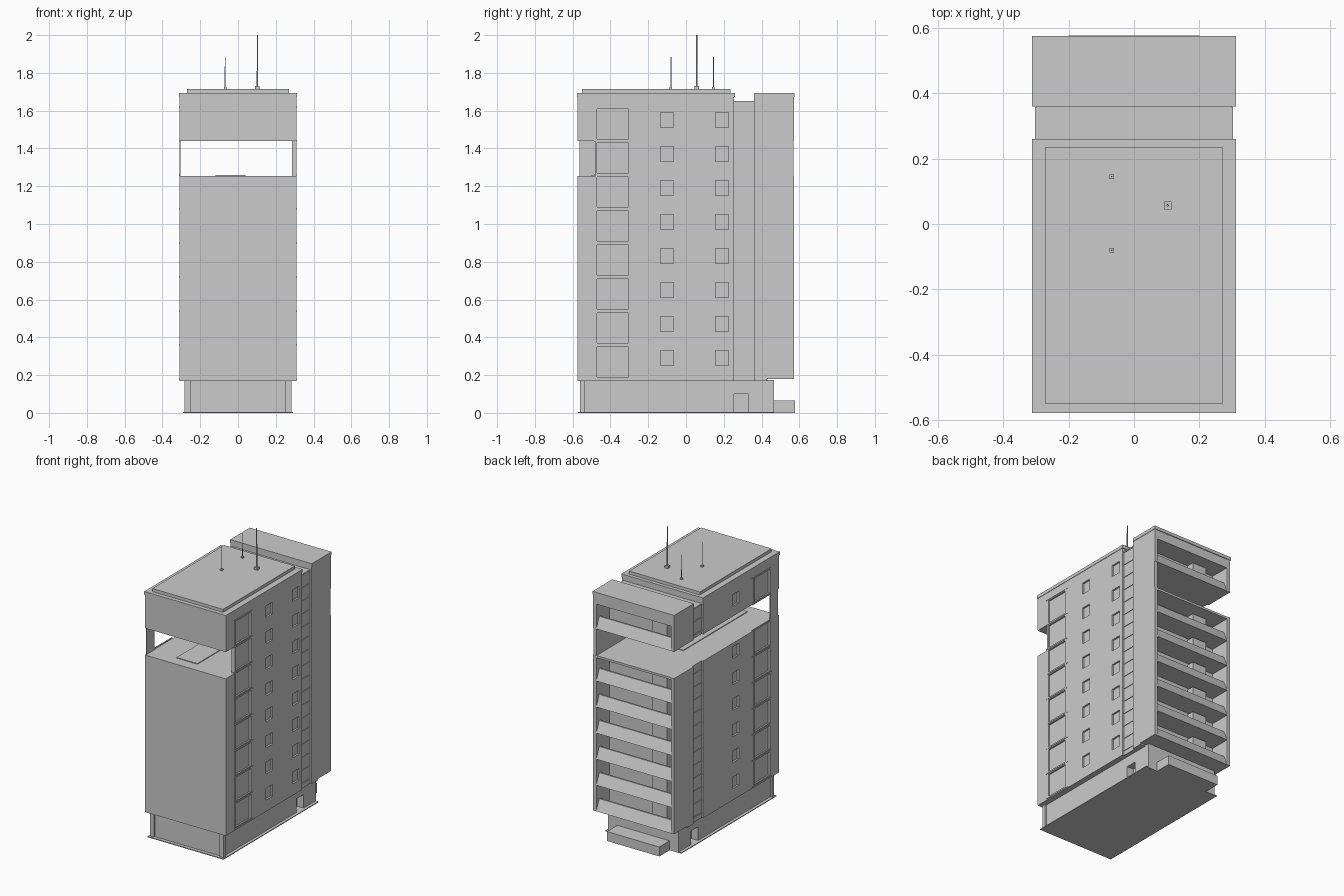
import bpy, bmesh, math
from mathutils import Matrix

if "Cube" in bpy.data.objects:
    bpy.data.objects.remove(bpy.data.objects["Cube"])

mat = bpy.data.materials.new("concrete grey")
mat.diffuse_color = (0.6, 0.6, 0.6, 1)
mat.use_nodes = True
mat.node_tree.nodes["Principled BSDF"].inputs["Base Color"].default_value = mat.diffuse_color


def finish(name, bm):
    bmesh.ops.recalc_face_normals(bm, faces=bm.faces)
    me = bpy.data.meshes.new(name)
    bm.to_mesh(me)
    bm.free()
    me.materials.append(mat)
    ob = bpy.data.objects.new(name, me)
    bpy.context.collection.objects.link(ob)
    return ob


def boxes(name, items):
    """Each item is (x0, x1, y0, y1, z0, z1)."""
    bm = bmesh.new()
    for x0, x1, y0, y1, z0, z1 in items:
        m = Matrix.Translation(((x0 + x1) / 2, (y0 + y1) / 2, (z0 + z1) / 2))
        m = m @ Matrix.Diagonal((x1 - x0, y1 - y0, z1 - z0, 1))
        bmesh.ops.create_cube(bm, size=1, matrix=m)
    return finish(name, bm)


def extrude_x(name, profiles, x0, x1):
    """Extrude closed (y, z) profiles along x."""
    bm = bmesh.new()
    for prof in profiles:
        a = [bm.verts.new((x0, y, z)) for y, z in prof]
        b = [bm.verts.new((x1, y, z)) for y, z in prof]
        bm.faces.new(a)
        bm.faces.new(b[::-1])
        for i in range(len(a)):
            j = (i + 1) % len(a)
            bm.faces.new((a[i], b[i], b[j], a[j]))
    return finish(name, bm)


def cut(ob, cutter):
    m = ob.modifiers.new("recess", 'BOOLEAN')
    m.operation = 'DIFFERENCE'
    m.solver = 'EXACT'
    m.object = cutter
    cutter.hide_render = True


def side(s, d0, d1, *rest):
    """Box spanning distances d0..d1 from the centre on side s."""
    return (min(s * d0, s * d1), max(s * d0, s * d1)) + rest


W = 0.309            # half width of the tower
PITCH = 0.18
LOW, MID, TOP = 0.17, 1.255, 1.69
GAP_TOP = 1.44
floors = [0.18 + PITCH * i for i in range(8)]      # one floor each
GAP = floors[6]                                     # the open terrace floor

# tower masses below and above the open terrace
lower = boxes("lower_tower", [(-W, W, -0.575, 0.255, LOW, MID)])
upper = boxes("upper_tower", [(-W, W, -0.575, 0.255, GAP_TOP, TOP)])
boxes("recessed_link", [(-0.298, 0.298, 0.25, 0.365, LOW, MID),
                        (-0.298, 0.298, 0.25, 0.365, GAP_TOP, 1.65)])

# terrace level: the right wall carries on, the left side is open
wall = boxes("terrace_right_wall", [(0.285, W, -0.48, 0.255, MID, GAP_TOP)])
boxes("terrace_right_wall_rear", [(0.285, 0.298, 0.255, 0.36, MID, GAP_TOP),
                                  (0.285, W, 0.36, 0.57, MID, GAP_TOP)])
boxes("terrace_left_panel", [(-W, -0.304, -0.565, -0.48, MID, GAP_TOP)])
boxes("terrace_floor_strip", [(-0.12, 0.04, -0.5, 0.2, MID, 1.26)])

# recessed window panes in both long sides
panes = []
for z in floors:
    for s in (-1, 1):
        if s < 0 and z == GAP:
            continue
        panes.append(side(s, W - 0.01, 0.35, -0.47, -0.305, z + 0.01, z + 0.17))
        for y in ((-0.1,) if s < 0 else (-0.1, 0.19)):
            panes.append(side(s, W - 0.012, 0.35, y - 0.035, y + 0.035,
                              z + 0.07, z + 0.15))
pane_cutter = boxes("window_cutter", panes)
for ob in (lower, upper, wall):
    cut(ob, pane_cutter)

# floor rails and posts of the tall window strip
rails = []
for s in (-1, 1):
    for z in floors + [1.62]:
        rails.append(side(s, W - 0.004, 0.312, -0.487, -0.28, z - 0.003, z + 0.003))
    for y in (-0.475, -0.3):
        rails.append(side(s, W - 0.004, 0.311, y - 0.004, y + 0.004, 0.18,
                          MID if s < 0 else GAP_TOP))
        rails.append(side(s, W - 0.004, 0.311, y - 0.004, y + 0.004, GAP_TOP, 1.62))
boxes("window_rails", rails)

# ribs across the recessed link
ribs = []
for s in (-1, 1):
    for i in range(17):
        z = 0.2 + 0.09 * i
        if s > 0 or not MID < z < GAP_TOP:
            ribs.append(side(s, 0.295, 0.302, 0.258, 0.357, z, z + 0.008))
boxes("link_ribs", ribs)

# rear balcony block: core, side fins and top beam
boxes("balcony_core", [(-W, W, 0.36, 0.43, LOW, MID),
                       (-W, W, 0.36, 0.43, GAP_TOP, TOP)])
fins = []
for s in (-1, 1):
    fins += [side(s, 0.285, W, 0.36, 0.572, 0.18, MID),
             side(s, 0.285, W, 0.36, 0.572, GAP_TOP, TOP)]
boxes("balcony_fins", fins)
boxes("balcony_top_beams", [(-0.285, 0.285, 0.43, 0.57, 1.61, TOP),
                            (-0.285, 0.285, 0.43, 0.57, 1.24, MID)])

# balcony slabs with leaning parapets, and a small closet on each
used = [z for z in floors if z != GAP]
extrude_x("balcony_parapets", [[(0.42, z), (0.572, z), (0.54, z + 0.075),
                                (0.528, z + 0.075), (0.55, z + 0.016),
                                (0.42, z + 0.016)] for z in used], -0.286, 0.286)
boxes("balcony_closets", [(-0.19, -0.08, 0.43, 0.48, z + 0.016, z + 0.17) for z in used])

# roof edges and raised roof slab
boxes("roof_caps", [(-0.312, 0.312, -0.578, 0.26, 1.672, 1.694),
                    (-0.312, 0.312, 0.36, 0.575, 1.672, 1.694)])
boxes("roof_slab", [(-0.27, 0.27, -0.55, 0.235, TOP, 1.715)])

# recessed ground storey with corner posts, side doors and rear step
ground = boxes("ground_storey", [(-0.27, 0.27, -0.55, 0.465, 0, LOW + 0.005)])
cut(ground, boxes("door_cutter", [side(s, 0.22, 0.35, 0.255, 0.33, -0.02, 0.1)
                                  for s in (-1, 1)]))
boxes("ground_posts", [side(s, 0.25, 0.282, -0.56, -0.535, 0, LOW) for s in (-1, 1)])
boxes("ground_plate", [(-0.29, 0.29, -0.573, 0.465, 0, 0.006)])
boxes("rear_step", [(-0.2, 0.2, 0.46, 0.577, 0, 0.065)])

# roof masts on small feet
for n, (x, y, h, r, f) in enumerate([(0.103, 0.057, 2.0, 0.004, 0.012),
                                     (-0.068, 0.145, 1.885, 0.0025, 0.007),
                                     (-0.068, -0.08, 1.885, 0.0025, 0.007)]):
    boxes(f"mast_foot_{n}", [(x - f, x + f, y - f, y + f, 1.714, 1.715 + f * 1.4)])
    bm = bmesh.new()
    bmesh.ops.create_cone(bm, cap_ends=True, segments=8, radius1=r, radius2=r * 0.8,
                          depth=h - 1.715,
                          matrix=Matrix.Translation((x, y, (h + 1.715) / 2)))
    finish(f"mast_{n}", bm)
